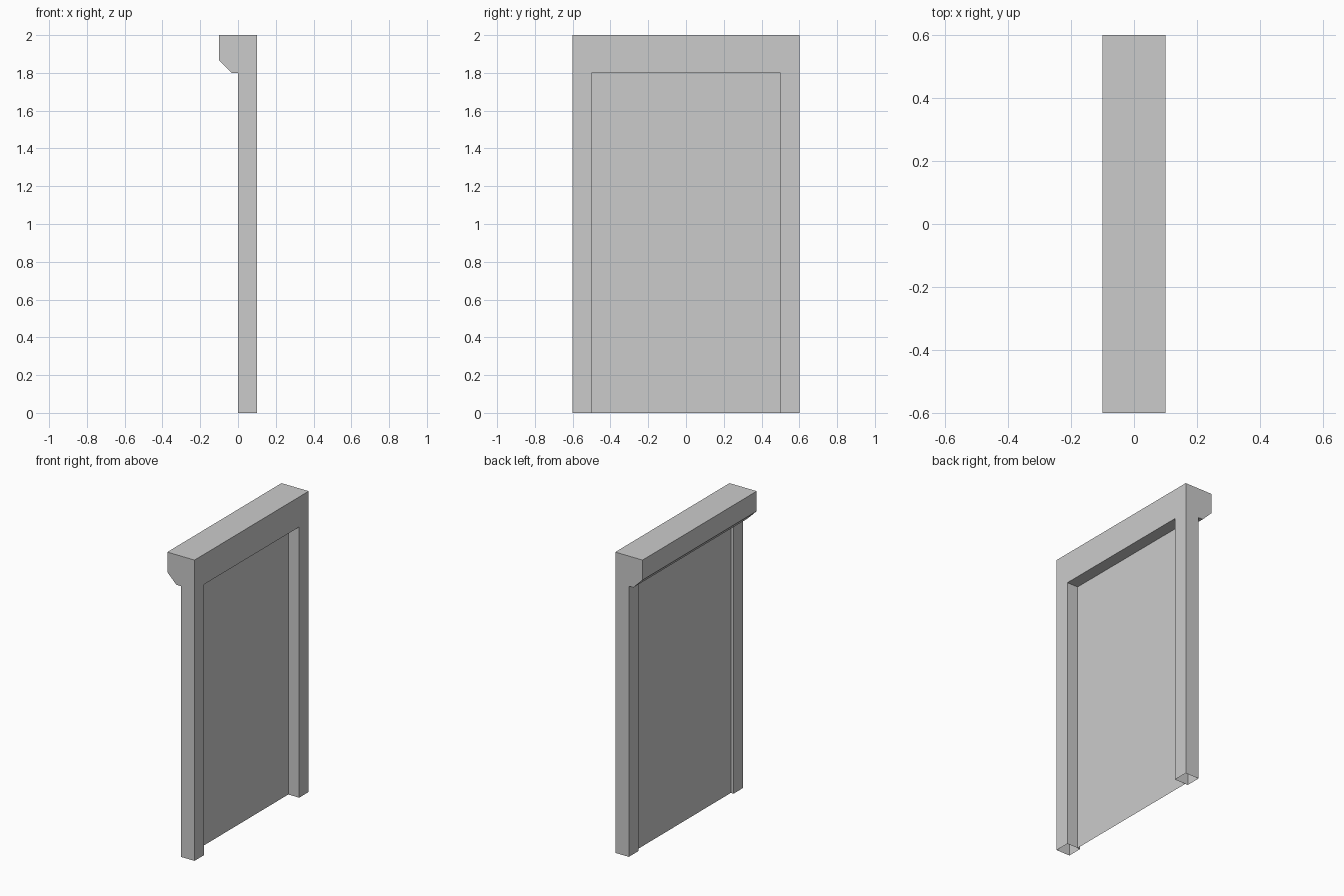
import bpy
import bmesh
from mathutils import Vector

cube = bpy.data.objects.get("Cube")
if cube:
    bpy.data.objects.remove(cube, do_unlink=True)

HALF_W, OPEN_W = 0.6, 0.5      # outer and inner half widths
HEAD_Z, TOP = 1.8, 2.0         # underside and top of the lintel
DEPTH, PANEL_X = 0.1, 0.02

# One plain grey for everything
grey = bpy.data.materials.new("plain_grey")
grey.use_nodes = True
colour = (0.6, 0.6, 0.6, 1)
grey.diffuse_color = colour
grey.node_tree.nodes["Principled BSDF"].inputs["Base Color"].default_value = colour


def add_object(name, bm):
    mesh = bpy.data.meshes.new(name)
    bm.to_mesh(mesh)
    bm.free()
    mesh.materials.append(grey)
    obj = bpy.data.objects.new(name, mesh)
    bpy.context.collection.objects.link(obj)
    return obj


# Door frame: chamfered lintel profile swept across the width
bm = bmesh.new()
profile = [(DEPTH, HEAD_Z), (DEPTH, TOP), (-DEPTH, TOP),
           (-DEPTH, 1.867), (-0.033, HEAD_Z)]
end = bm.faces.new([bm.verts.new((x, -HALF_W, z)) for x, z in profile])
swept = bmesh.ops.extrude_face_region(bm, geom=[end], use_keep_orig=True)
bmesh.ops.translate(bm, vec=(0, 2 * HALF_W, 0),
                    verts=[v for v in swept["geom"] if isinstance(v, bmesh.types.BMVert)])
bmesh.ops.recalc_face_normals(bm, faces=bm.faces)

# Cut lines that outline the jambs on the lintel's underside
for point, normal in (((0, 0, 0), (1, 0, 0)),
                      ((0, OPEN_W, 0), (0, 1, 0)),
                      ((0, -OPEN_W, 0), (0, 1, 0))):
    bmesh.ops.bisect_plane(bm, geom=bm.verts[:] + bm.edges[:] + bm.faces[:],
                           plane_co=Vector(point), plane_no=Vector(normal))

# Jambs: pulled down to the floor, hollow and open at the foot
feet = []
for f in bm.faces:
    c = f.calc_center_median()
    if f.normal.z < -0.9 and c.x > 0 and abs(c.y) > OPEN_W:
        feet.append(f)
pulled = bmesh.ops.extrude_face_region(bm, geom=feet)["geom"]
bmesh.ops.translate(bm, vec=(0, 0, -HEAD_Z),
                    verts=[v for v in pulled if isinstance(v, bmesh.types.BMVert)])
old = [f for f in feet if f.is_valid]
caps = [f for f in pulled if isinstance(f, bmesh.types.BMFace)]
bmesh.ops.delete(bm, geom=list(set(old + caps)), context="FACES")
bmesh.ops.recalc_face_normals(bm, faces=bm.faces)
add_object("door_frame", bm)

# Door panel: a thin sheet filling the opening, set near the back
bm = bmesh.new()
bm.faces.new([bm.verts.new((PANEL_X, y, z)) for y, z in
              ((-OPEN_W, 0), (OPEN_W, 0), (OPEN_W, HEAD_Z), (-OPEN_W, HEAD_Z))])
add_object("door_panel", bm)
